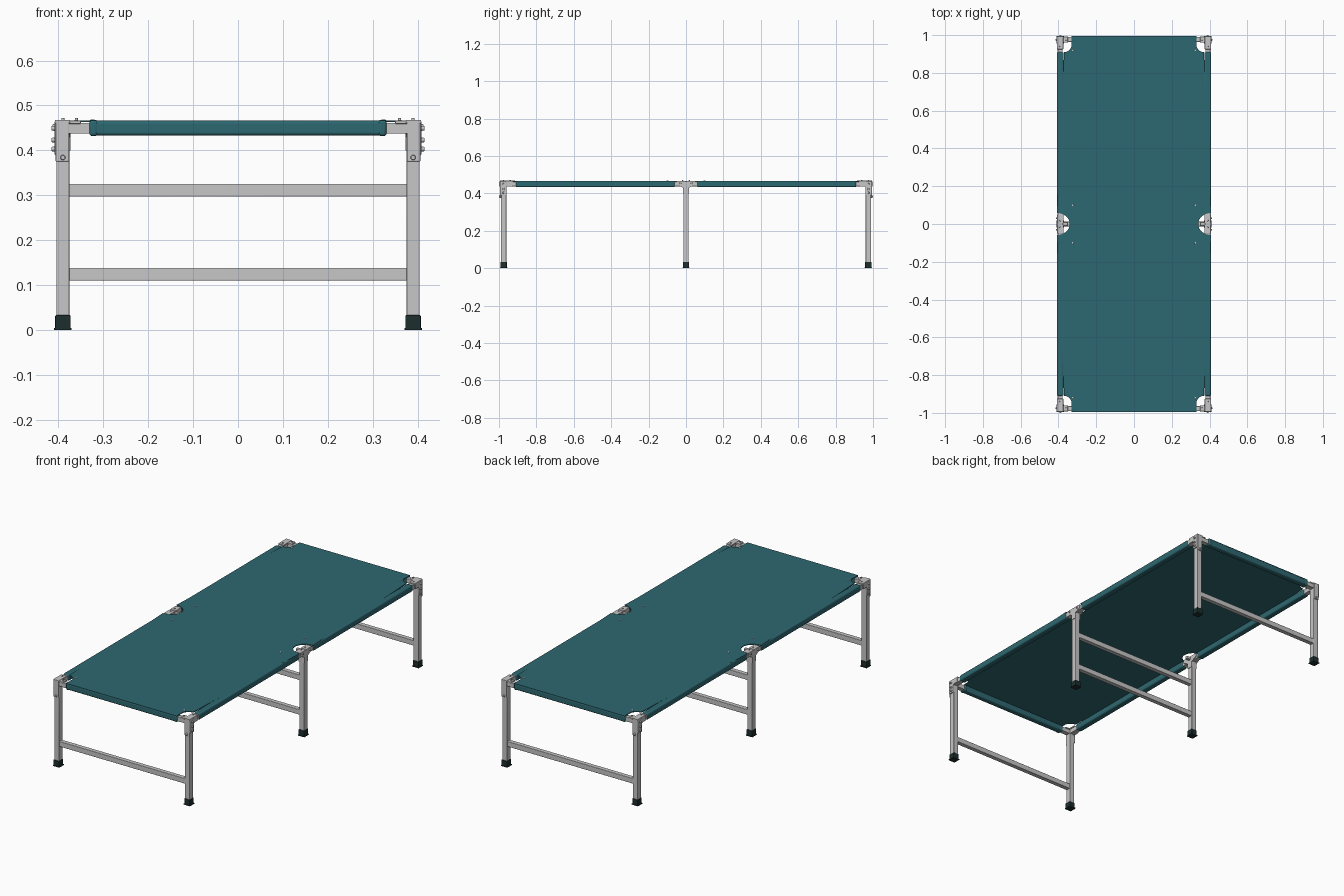
import bpy, bmesh, math
from mathutils import Vector, Matrix

cube = bpy.data.objects.get("Cube")
if cube:
    bpy.data.objects.remove(cube, do_unlink=True)


def material(name, color):
    m = bpy.data.materials.new(name)
    m.use_nodes = True
    m.diffuse_color = (*color, 1)
    m.node_tree.nodes["Principled BSDF"].inputs["Base Color"].default_value = (*color, 1)
    return m


TEAL = material("teal canvas", (0.027, 0.14, 0.165))
METAL = material("light grey metal", (0.57, 0.57, 0.58))
RUBBER = material("dark rubber", (0.012, 0.026, 0.026))


def finish(name, bm, mat, bevel=0):
    bmesh.ops.recalc_face_normals(bm, faces=bm.faces)
    me = bpy.data.meshes.new(name)
    bm.to_mesh(me)
    bm.free()
    me.materials.append(mat)
    ob = bpy.data.objects.new(name, me)
    bpy.context.collection.objects.link(ob)
    if bevel:
        mod = ob.modifiers.new("rounded edges", 'BEVEL')
        mod.width = bevel
        mod.segments = 3
    bpy.ops.object.select_all(action='DESELECT')
    ob.select_set(True)
    bpy.context.view_layer.objects.active = ob
    bpy.ops.object.shade_smooth_by_angle(angle=math.radians(35))
    return ob


def box(name, lo, hi, mat, bevel=0):
    """Box between two opposite corners, given in any order."""
    lo, hi = Vector(lo), Vector(hi)
    size = [abs(a) for a in hi - lo]
    bm = bmesh.new()
    bmesh.ops.create_cube(bm, size=1, matrix=Matrix.Translation((lo + hi) / 2) @ Matrix.Diagonal((*size, 1)))
    return finish(name, bm, mat, bevel)


def bolt(name, at, axis, radius=0.006, depth=0.008):
    """Short round bolt head centred on a point."""
    bm = bmesh.new()
    turn = Vector(axis).to_track_quat('Z', 'Y').to_matrix().to_4x4()
    bmesh.ops.create_cone(bm, cap_ends=True, segments=14, radius1=radius, radius2=radius * 0.8,
                          depth=depth, matrix=Matrix.Translation(at) @ turn)
    return finish(name, bm, METAL)


def prism(name, points, offset, mat):
    """Flat outline pushed out along an offset."""
    bm = bmesh.new()
    face = bm.faces.new([bm.verts.new(p) for p in points])
    moved = bmesh.ops.extrude_face_region(bm, geom=[face])
    bmesh.ops.translate(bm, vec=offset, verts=[v for v in moved["geom"] if isinstance(v, bmesh.types.BMVert)])
    return finish(name, bm, mat)


# Main dimensions
W, L, TOP = 0.408, 0.995, 0.467
LEG_X, LEG_Y, HALF = 0.39, 0.975, 0.0145
HEM_X, HEM_Y, LOW = 0.33, 0.91, 0.433


def arc(cx, cy, rx, ry, start, end, n):
    return [(cx + rx * math.cos(math.radians(start + (end - start) * i / n)),
             cy + ry * math.sin(math.radians(start + (end - start) * i / n))) for i in range(n + 1)]


# Canvas sheet with rounded notches at the corners and mid legs
quarter = arc(W, 0, 0.068, 0.058, 172, 90, 10) + arc(0.37, 0.95, 0.04, 0.04, 270, 180, 8) + [(HEM_X, L)]
half = quarter + [(-x, y) for x, y in reversed(quarter)]
outline = half + [(-x, -y) for x, y in half]
prism("canvas_sheet", [(x, y, TOP - 0.004) for x, y in outline], (0, 0, 0.004), TEAL)

for sx, side in ((1, "left"), (-1, "right")):
    for sy, end in ((-1, "front"), (1, "back")):
        tag = f"{end}_{side}"
        # Canvas hem wrapped round each side rail
        box(f"side_hem_{tag}", (sx * 0.373, sy * 0.06, LOW), (sx * W, sy * HEM_Y, TOP), TEAL, 0.007)
        # Hem end cuff
        box(f"end_cuff_{tag}", (sx * 0.312, sy * 0.961, LOW - 0.001),
            (sx * (HEM_X + 0.001), sy * (L + 0.001), TOP + 0.001), TEAL, 0.006)
        # Rivets in the canvas
        for y in (0.1, 0.92):
            bolt(f"canvas_rivet_{tag}", (sx * 0.324, sy * y, TOP), (0, 0, 1), 0.006, 0.004)

        # Corner bracket: two top arms, front plate and outer plate
        box(f"corner_arm_long_{tag}", (sx * 0.374, sy * 0.925, 0.46), (sx * 0.408, sy * 0.994, 0.468), METAL, 0.002)
        box(f"corner_arm_cross_{tag}", (sx * 0.35, sy * 0.96, 0.459), (sx * 0.40, sy * 0.992, 0.466), METAL, 0.002)
        box(f"corner_front_plate_{tag}", (sx * 0.376, sy * 0.987, 0.375),
            (sx * 0.406, sy * 0.994, 0.465), METAL, 0.002)
        box(f"corner_outer_plate_{tag}", (sx * 0.402, sy * 0.96, 0.39),
            (sx * 0.409, sy * 0.992, 0.465), METAL, 0.002)
        prism(f"corner_gusset_{tag}", [(sx * 0.403, sy * y, z) for y, z in
              ((0.93, 0.462), (0.97, 0.462), (0.97, 0.42), (0.955, 0.437), (0.93, 0.437))],
              (sx * 0.005, 0, 0), METAL)
        bolt(f"corner_bolt_{tag}", (sx * LEG_X, sy * 0.996, 0.384), (0, sy, 0))
        for z in (0.403, 0.423, 0.449):
            bolt(f"outer_bolt_{tag}", (sx * 0.411, sy * LEG_Y, z), (sx, 0, 0))
        for x, y in ((0.36, 0.976), (0.39, 0.94)):
            bolt(f"top_screw_{tag}", (sx * x, sy * y, 0.468), (0, 0, 1), 0.004, 0.008)

    # Side rail
    box(f"side_rail_{side}", (sx * 0.378, -0.985, 0.437), (sx * 0.404, 0.985, 0.462), METAL, 0.002)

    # Legs with rubber feet
    for y, place in ((-LEG_Y, "front"), (0, "middle"), (LEG_Y, "back")):
        box(f"{place}_leg_{side}", (sx * LEG_X - HALF, y - HALF, 0.02),
            (sx * LEG_X + HALF, y + HALF, 0.445), METAL, 0.002)
        box(f"{place}_foot_{side}", (sx * LEG_X - 0.017, y - 0.017, 0.002),
            (sx * LEG_X + 0.017, y + 0.017, 0.033), RUBBER, 0.002)
        box(f"{place}_foot_sole_{side}", (sx * LEG_X - 0.0195, y - 0.0195, 0),
            (sx * LEG_X + 0.0195, y + 0.0195, 0.004), RUBBER)

    # Middle bracket: flared side plates, saddle halves and bolts
    flare = ((0.05, 0.463), (0.05, 0.447), (0.016, 0.43), (0.016, 0.4))
    shape = list(flare) + [(-y, z) for y, z in reversed(flare)]
    for x in (0.373, 0.403):
        prism(f"middle_plate_{side}", [(sx * x, y, z) for y, z in shape], (sx * 0.004, 0, 0), METAL)
    for sy in (-1, 1):
        box(f"middle_saddle_{side}", (sx * 0.373, sy * 0.002, 0.459), (sx * 0.407, sy * 0.05, 0.466), METAL, 0.002)
        bolt(f"middle_bolt_{side}", (sx * 0.409, sy * 0.03, 0.454), (sx, 0, 0), 0.005)
        bolt(f"middle_screw_{side}", (sx * LEG_X, sy * 0.018, 0.467), (0, 0, 1), 0.004, 0.006)
    box(f"middle_tab_{side}", (sx * 0.35, -0.008, 0.445), (sx * 0.375, 0.008, 0.46), METAL, 0.002)

# End rails and their hems
for sy, end in ((-1, "front"), (1, "back")):
    box(f"end_rail_{end}", (-0.395, sy * 0.964, 0.437), (0.395, sy * 0.99, 0.461), METAL, 0.002)
    box(f"end_hem_{end}", (-HEM_X, sy * 0.962, LOW), (HEM_X, sy * L, TOP), TEAL, 0.007)

# Crossbars between the legs
for name, y, z in (("front_crossbar", -LEG_Y, 0.124), ("back_crossbar", LEG_Y, 0.124),
                   ("middle_lower_crossbar", 0, 0.124), ("middle_upper_crossbar", 0, 0.311)):
    box(name, (-0.38, y - 0.012, z - 0.014), (0.38, y + 0.012, z + 0.014), METAL, 0.002)
